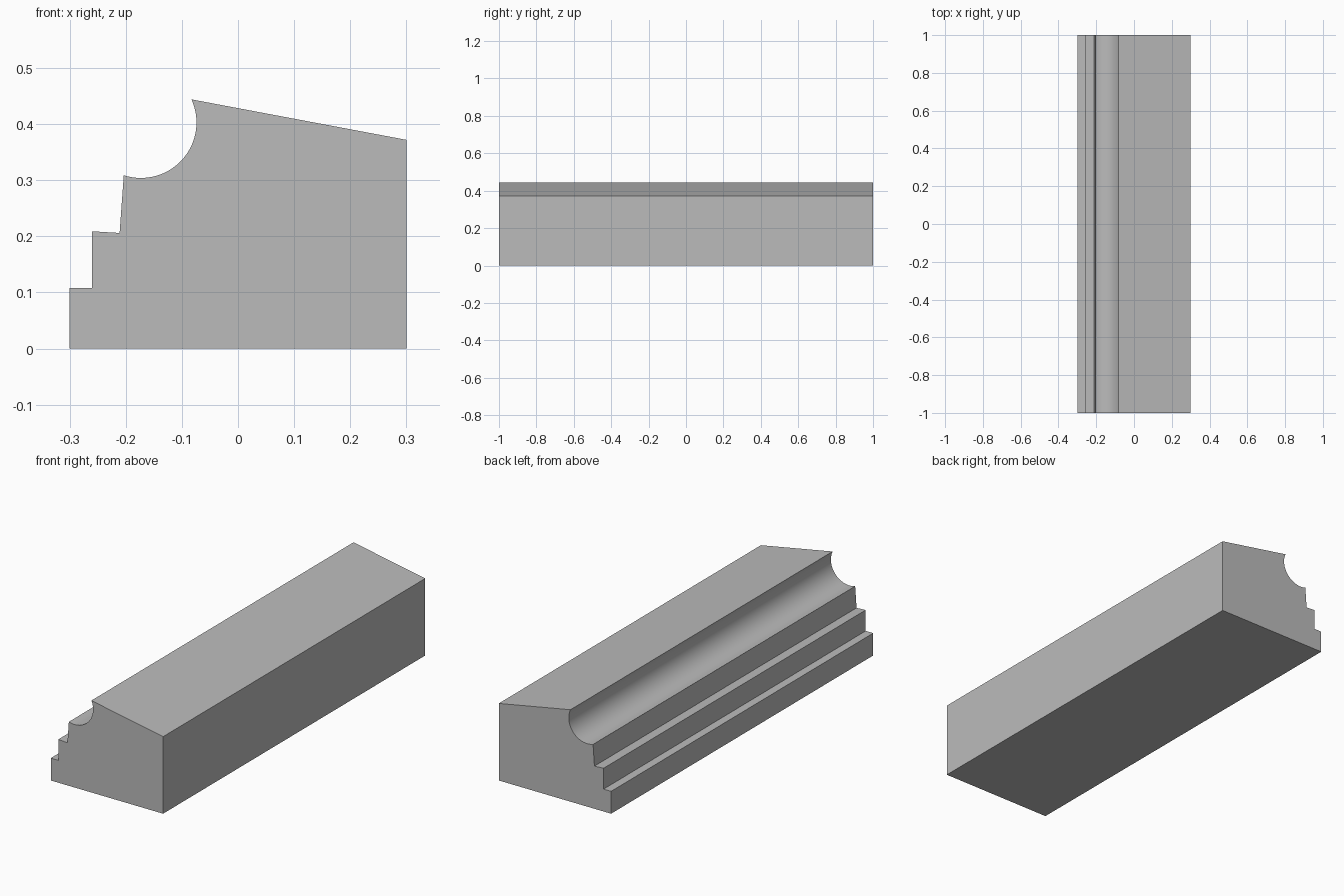
import bpy, bmesh
from math import sin, cos, radians

if "Cube" in bpy.data.objects:
    bpy.data.objects.remove(bpy.data.objects["Cube"], do_unlink=True)

# Plain grey finish
grey = bpy.data.materials.new("plain_grey")
grey.use_nodes = True
colour = (0.5, 0.5, 0.5, 1)
grey.diffuse_color = colour
grey.node_tree.nodes["Principled BSDF"].inputs["Base Color"].default_value = colour

# Cross-section: sloped top, round cove, then two steps down to the base
COVE_X, COVE_Z, RADIUS, STEPS = -0.173, 0.403, 0.099, 32
START, END = radians(24.5), radians(-108)
profile = [(-0.3, 0), (0.3, 0), (0.3, 0.372)]
for i in range(STEPS + 1):
    a = START + (END - START) * i / STEPS
    profile.append((COVE_X + RADIUS * cos(a), COVE_Z + RADIUS * sin(a)))
profile += [(-0.211, 0.206), (-0.26, 0.209), (-0.26, 0.108), (-0.3, 0.108)]

# Extrude the section along the length
bm = bmesh.new()
end_face = bm.faces.new([bm.verts.new((x, -1, z)) for x, z in profile])
sweep = bmesh.ops.extrude_face_region(bm, geom=[end_face], use_keep_orig=True)
moved = [v for v in sweep["geom"] if isinstance(v, bmesh.types.BMVert)]
bmesh.ops.translate(bm, verts=moved, vec=(0, 2, 0))
bmesh.ops.recalc_face_normals(bm, faces=bm.faces)
mesh = bpy.data.meshes.new("moulding_strip")
bm.to_mesh(mesh)
bm.free()

strip = bpy.data.objects.new("moulding_strip", mesh)
bpy.context.collection.objects.link(strip)
mesh.materials.append(grey)

# Smooth cove, crisp corners
bpy.ops.object.select_all(action="DESELECT")
strip.select_set(True)
bpy.context.view_layer.objects.active = strip
bpy.ops.object.shade_smooth_by_angle(angle=radians(20))
